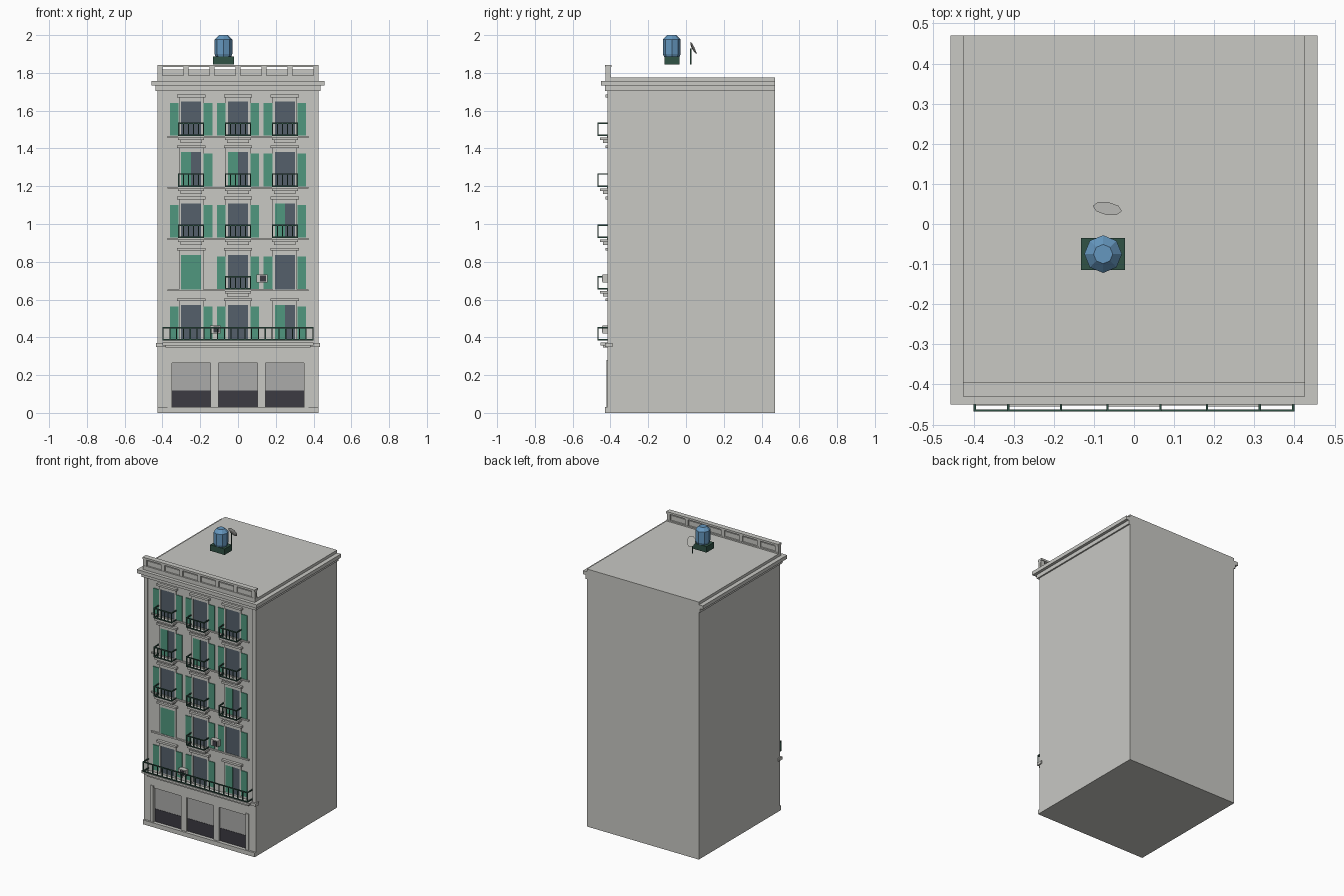
import bpy, bmesh, math
from mathutils import Matrix, Vector

if "Cube" in bpy.data.objects:
    bpy.data.objects.remove(bpy.data.objects["Cube"])


def material(name, rgb):
    m = bpy.data.materials.new(name)
    m.use_nodes = True
    m.diffuse_color = (*rgb, 1)
    m.node_tree.nodes["Principled BSDF"].inputs["Base Color"].default_value = (*rgb, 1)
    return m


STONE = material("pale stone", (0.58, 0.58, 0.55))
GREY = material("shutter grey", (0.41, 0.41, 0.40))
DARK = material("charcoal", (0.045, 0.043, 0.055))
GLASS = material("slate glass", (0.09, 0.117, 0.145))
GREEN = material("shutter green", (0.08, 0.31, 0.21))
IRON = material("dark green iron", (0.03, 0.085, 0.06))
BLUE = material("tank blue", (0.13, 0.31, 0.52))


def finish(name, bm, mat):
    me = bpy.data.meshes.new(name)
    bmesh.ops.recalc_face_normals(bm, faces=bm.faces)
    bm.to_mesh(me)
    bm.free()
    me.materials.append(mat)
    ob = bpy.data.objects.new(name, me)
    bpy.context.collection.objects.link(ob)
    return ob


def boxes(name, mat, items):
    """One object from boxes given as (x0, x1, y0, y1, z0, z1)."""
    bm = bmesh.new()
    for x0, x1, y0, y1, z0, z1 in items:
        mid = Vector((x0 + x1, y0 + y1, z0 + z1)) / 2
        size = Matrix.Diagonal((x1 - x0, y1 - y0, z1 - z0, 1))
        bmesh.ops.create_cube(bm, size=1, matrix=Matrix.Translation(mid) @ size)
    return finish(name, bm, mat)


def spun(name, mat, profile, sides, matrix):
    """Closed solid of revolution from (radius, height) rings."""
    bm = bmesh.new()
    rings = [[bm.verts.new((r * math.cos(a), r * math.sin(a), z))
              for a in (math.tau * i / sides for i in range(sides))] for r, z in profile]
    for low, high in zip(rings, rings[1:]):
        for i in range(sides):
            j = (i + 1) % sides
            bm.faces.new((low[i], low[j], high[j], high[i]))
    bm.faces.new(rings[0][::-1])
    bm.faces.new(rings[-1])
    bm.transform(matrix)
    return finish(name, bm, mat)


W, BACK, WALL = 0.427, 0.47, -0.408
COLS = (-0.248, 0, 0.248)

# Main block, facade skin and corner pilasters
boxes("building_body", STONE, [(-W, W, -0.395, BACK, 0, 1.71)])
boxes("facade_wall", STONE, [(-W, W, WALL, -0.39, 0.35, 1.71)])
boxes("corner_pilasters", STONE,
      [(min(s * W, s * 0.4), max(s * W, s * 0.4), -0.415, -0.39, 0.37, 1.705) for s in (-1, 1)])

# Stepped cornice, flush with the back
boxes("roof_cornice", STONE, [
    (-0.437, 0.437, -0.43, BACK, 1.705, 1.732),
    (-0.457, 0.457, -0.45, BACK, 1.732, 1.757),
    (-W, W, -0.427, BACK, 1.757, 1.776)])

# Parapet with posts and low recessed panels
posts = [-0.413 + 0.826 * i / 6 for i in range(7)]
boxes("roof_parapet", STONE,
      [(-W, W, -0.43, -0.394, 1.83, 1.843), (-W, W, -0.427, -0.397, 1.776, 1.785),
       (-W, W, -0.416, -0.408, 1.78, 1.818)]
      + [(x - 0.013, x + 0.013, -0.425, -0.399, 1.78, 1.832) for x in posts])

# Ground floor: plinth, piers, header and band
edges = [-W] + [c + s * 0.102 for c in COLS for s in (-1, 1)] + [W]
boxes("ground_floor_piers", STONE,
      [(edges[i], edges[i + 1], -0.415, -0.39, 0, 0.27) for i in range(0, 8, 2)]
      + [(-W, W, -0.415, -0.39, 0.265, 0.35)])
boxes("plinth", STONE, [(-W, W, -0.428, -0.39, 0, 0.03)])
boxes("shop_frame", STONE,
      [(s * 0.363 - 0.011, s * 0.363 + 0.011, -0.422, -0.41, 0.03, 0.28) for s in (-1, 1)])
boxes("ground_floor_band", STONE,
      [(-0.435, 0.435, -0.428, -0.39, 0.35, 0.37)])
boxes("shop_shutters", GREY, [(c - 0.102, c + 0.102, -0.402, -0.394, 0.115, 0.266) for c in COLS])
boxes("shop_bases", DARK, [(c - 0.102, c + 0.102, -0.404, -0.394, 0.03, 0.118) for c in COLS])

# Shutter states per floor from the bottom: o = both open,
# l = left half closed over the glass, c = both closed
FLOORS = [(0.383, "ool"), (0.650, "coo"), (0.922, "ool"), (1.193, "llo"), (1.462, "ooo")]
frames, panes, shutters, ledges, slabs, rails = [], [], [], [], [], []


def railing(x0, x1, z, bars):
    """Open iron frame with front bars and side rails back to the wall."""
    t, y, top = 0.006, -0.468, z + 0.075
    for h in (z + 0.004, top - 0.007):
        rails.append((x0, x1, y, y + t, h, h + 0.007))
        for x in (x0, x1 - t):
            rails.append((x, x + t, y, WALL, h, h + 0.007))
    for i in range(bars):
        x = x0 + (x1 - x0 - t) * i / (bars - 1)
        rails.append((x, x + t, y, y + t, z + 0.004, top))


for level, (z, states) in enumerate(FLOORS):
    top = z + 0.187
    if level:
        ledges.append((-0.372, 0.372, -0.417, WALL, z - 0.006, z + 0.004))
    for col, (c, state) in enumerate(zip(COLS, states)):
        # Window surround and lintel
        for s in (-1, 1):
            frames.append((c + s * 0.059 - 0.006, c + s * 0.059 + 0.006, -0.416, WALL, z, top + 0.01))
        frames += [(c - 0.065, c + 0.065, -0.416, WALL, top, top + 0.022),
                   (c - 0.075, c + 0.075, -0.427, WALL, top + 0.022, top + 0.036)]
        panes.append((c - 0.053, c + 0.053, -0.411, -0.4, z, top))
        # Shutter leaves
        leaf_y = (-0.4135, -0.407)
        if state == "o":
            shutters.append((c - 0.112, c - 0.066, *leaf_y, z + 0.006, top - 0.008))
        else:
            shutters.append((c - 0.053, c, *leaf_y, z, top))
        if state == "c":
            shutters.append((c, c + 0.053, *leaf_y, z, top))
        else:
            shutters.append((c + 0.066, c + 0.112, *leaf_y, z + 0.006, top - 0.008))
        # Small balconies
        if level > 1 or (level == 1 and col == 1):
            railing(c - 0.069, c + 0.069, z, 6)
            slabs += [(c - 0.069, c + 0.069, -0.455, WALL, z - 0.018, z - 0.004),
                      (c - 0.057, c + 0.057, -0.44, WALL, z - 0.033, z - 0.018)]

# Long balcony above the shops
railing(-0.4, 0.4, 0.38, 23)
slabs += [(-0.4, 0.4, -0.452, WALL, 0.358, 0.372), (-0.385, 0.385, -0.44, WALL, 0.345, 0.358)]

boxes("window_frames", STONE, frames)
boxes("window_glass", GLASS, panes)
boxes("window_shutters", GREEN, shutters)
boxes("floor_ledges", STONE, ledges)
boxes("balcony_slabs", STONE, slabs)
boxes("balcony_railings", IRON, rails)

# Air conditioners with dark fan plates
for name, x, z in (("upper", 0.127, 0.712), ("lower", -0.12, 0.442)):
    boxes(name + "_air_conditioner", STONE, [(x - 0.028, x + 0.028, -0.442, WALL, z - 0.021, z + 0.021)])
    boxes(name + "_fan_plate", DARK, [(x - 0.011, x + 0.022, -0.445, -0.441, z - 0.016, z + 0.016)])

# Water tank on its base, and the dish on its post
boxes("tank_base", IRON, [(-0.132, -0.022, -0.115, -0.035, 1.845, 1.886)])
spun("water_tank", BLUE, [(0.041, 1.884), (0.047, 1.9), (0.047, 1.977), (0.024, 2.0)], 8,
     Matrix.Translation((-0.077, -0.075, 0)))
boxes("dish_post", IRON, [(-0.07, -0.064, 0.022, 0.028, 1.845, 1.93)])
spun("dish", STONE, [(0.018, -0.003), (0.037, 0.003)], 8,
     Matrix.Translation((-0.067, 0.036, 1.932)) @ Matrix.Rotation(math.radians(-10), 4, "Z")
     @ Matrix.Rotation(math.radians(-64), 4, "X"))
